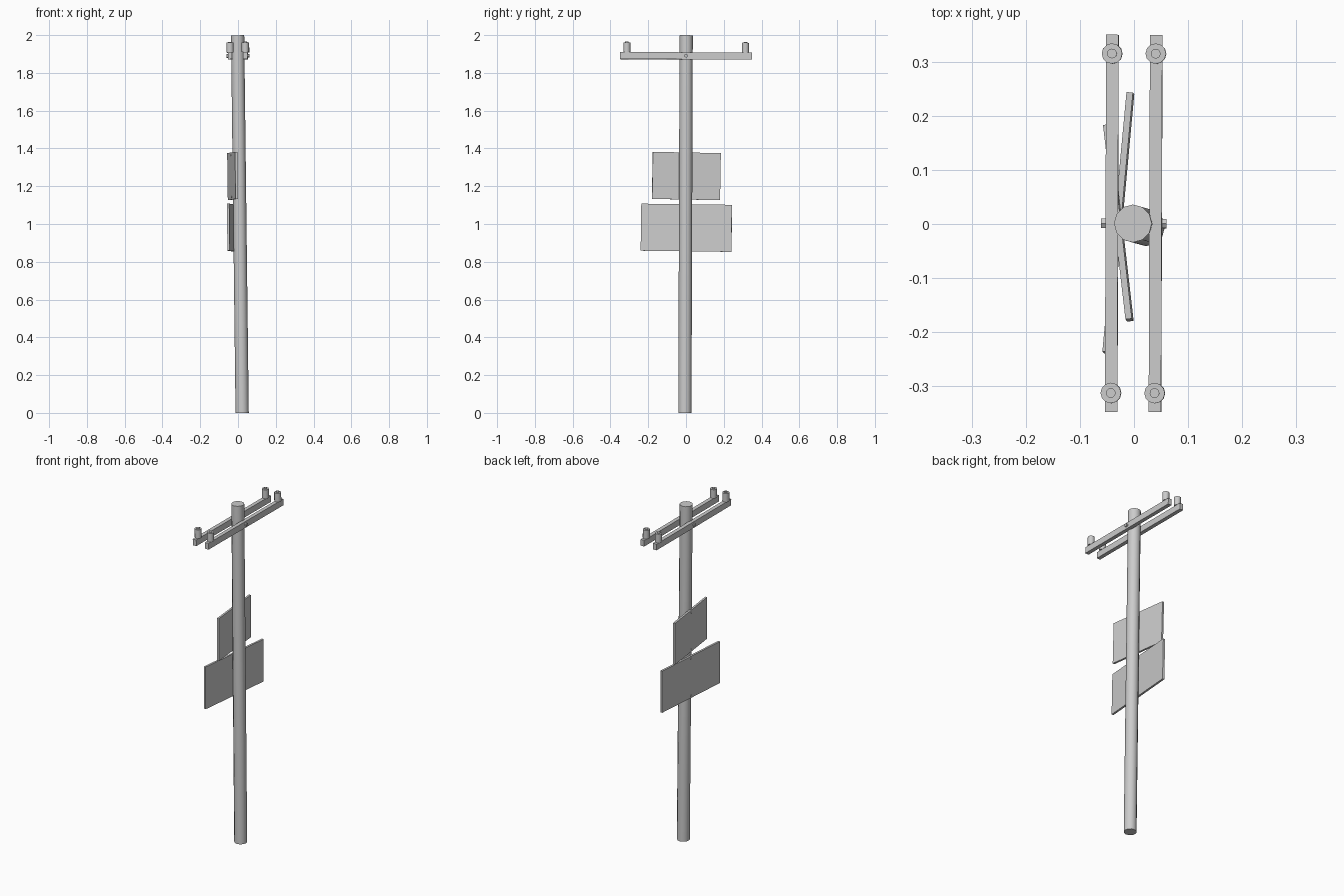
import bpy, bmesh, math
from mathutils import Matrix, Vector

cube = bpy.data.objects.get("Cube")
if cube:
    bpy.data.objects.remove(cube, do_unlink=True)

grey = bpy.data.materials.new("plain grey")
grey.use_nodes = True
COLOUR = (0.6, 0.6, 0.6, 1)
grey.diffuse_color = COLOUR
grey.node_tree.nodes["Principled BSDF"].inputs["Base Color"].default_value = COLOUR

# The whole pole leans slightly
BASE = Vector((0.022, -0.006, 0))
TOP = Vector((-0.002, 0.001, 1.999))
LEAN = Vector((0, 0, 1)).rotation_difference(TOP - BASE).to_matrix().to_4x4()


def finish(name, bm, matrix, smooth=False):
    mesh = bpy.data.meshes.new(name)
    bmesh.ops.recalc_face_normals(bm, faces=bm.faces)
    bm.to_mesh(mesh)
    bm.free()
    obj = bpy.data.objects.new(name, mesh)
    bpy.context.collection.objects.link(obj)
    mesh.materials.append(grey)
    mesh.transform(matrix)
    if smooth:
        bpy.ops.object.select_all(action='DESELECT')
        obj.select_set(True)
        bpy.context.view_layer.objects.active = obj
        bpy.ops.object.shade_smooth_by_angle(angle=math.radians(40))


def box(name, size, matrix):
    bm = bmesh.new()
    bmesh.ops.create_cube(bm, size=1, matrix=Matrix.Diagonal((*size, 1)))
    finish(name, bm, matrix)


def lathe(name, profile, sides, matrix, smooth=False):
    """Closed solid turned from (radius, height) points around z."""
    bm = bmesh.new()
    rings = [[bm.verts.new((r * math.cos(a), r * math.sin(a), z))
              for a in (math.tau * i / sides for i in range(sides))]
             for r, z in profile]
    for low, high in zip(rings, rings[1:]):
        for i in range(sides):
            j = (i + 1) % sides
            bm.faces.new((low[i], low[j], high[j], high[i]))
    bm.faces.new(rings[0][::-1])
    bm.faces.new(rings[-1])
    finish(name, bm, matrix, smooth)


def turn(degrees, axis):
    return Matrix.Rotation(math.radians(degrees), 4, axis)


# Pole
lathe("pole", [(0.035, 0), (0.035, (TOP - BASE).length)], 12,
      Matrix.Translation(BASE) @ LEAN, smooth=True)

# Twin crossarms with bolts and insulators
head = Matrix.Translation((-0.0005, 0.001, 1.89)) @ LEAN @ turn(-0.2, 'Z')
for side, word in ((-1, "right"), (1, "left")):
    arm = head @ Matrix.Translation((side * 0.0405, 0, 0))
    box(word + "_crossarm", (0.023, 0.698, 0.037), arm)
    lathe(word + "_bolt", [(0.01, 0), (0.01, 0.02)], 6,
          arm @ turn(side * 90, 'Y'))
    for end, place in ((-1, "front"), (1, "back")):
        lathe(f"{word}_{place}_insulator",
              [(0.019, 0.018), (0.019, 0.07), (0.009, 0.07), (0.009, 0.074)],
              12, arm @ Matrix.Translation((0, end * 0.314, 0)), smooth=True)

# Sign boards, each nailed to the pole at a slight angle
for word, width, z, yaw, roll in (("upper", 0.362, 1.254, 6.6, -1.0),
                                  ("lower", 0.482, 0.98, -5.3, -0.8)):
    place = (Matrix.Translation((-0.029, 0.002, z)) @ turn(-0.65, 'Y')
             @ turn(yaw, 'Z') @ turn(roll, 'X'))
    box(word + "_board", (0.012, width, 0.249), place)
    for end, spot in ((-1, "bottom"), (1, "top")):
        lathe(f"{word}_{spot}_nail", [(0.005, 0), (0.005, 0.009)], 8,
              place @ Matrix.Translation((0, 0, end * 0.11)) @ turn(-90, 'Y'))
